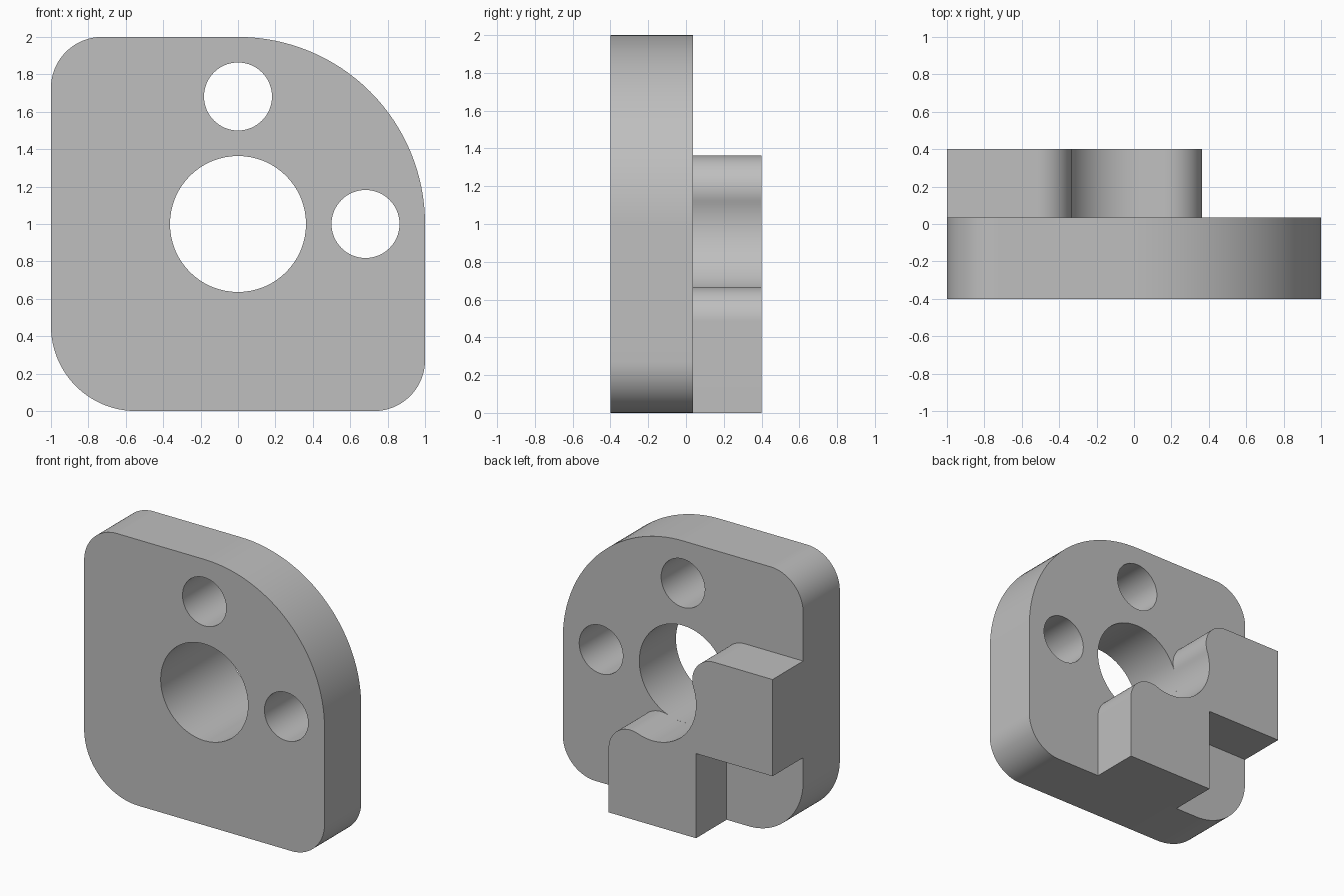
import bpy, bmesh, math

cube = bpy.data.objects.get("Cube")
if cube:
    bpy.data.objects.remove(cube, do_unlink=True)

U = 1 / 11            # drawing unit: the plate is 22 units square
BORE = 4 * U
LOBE = 2 * U
Y_FRONT, Y_STEP, Y_BACK = -0.4, 0.036, 0.4

grey = bpy.data.materials.new("plain grey")
grey.use_nodes = True
colour = (0.52, 0.52, 0.52, 1)
grey.diffuse_color = colour
grey.node_tree.nodes["Principled BSDF"].inputs["Base Color"].default_value = colour


def arc(cx, cz, r, start, end, steps=24):
    """Points along an arc, angles in degrees."""
    angles = [math.radians(start + (end - start) * i / steps) for i in range(steps + 1)]
    return [(cx + r * math.cos(a), cz + r * math.sin(a)) for a in angles]


def circle(cx, cz, r):
    return arc(cx, cz, r, 0, 360, 64)[:-1]


def extrude_profile(name, loops, y0, y1):
    """Extrude closed loops drawn in x and z (inner loops become holes)."""
    curve = bpy.data.curves.new(name, 'CURVE')
    curve.dimensions = '2D'
    curve.fill_mode = 'BOTH'
    curve.extrude = (y1 - y0) / 2
    for points in loops:
        spline = curve.splines.new('POLY')
        spline.points.add(len(points) - 1)
        for p, (x, z) in zip(spline.points, points):
            p.co = (x, z, 0, 1)
        spline.use_cyclic_u = True
    obj = bpy.data.objects.new(name, curve)
    bpy.context.collection.objects.link(obj)
    obj.rotation_euler.x = math.pi / 2
    obj.location = (0, (y0 + y1) / 2, 1)
    bpy.ops.object.select_all(action='DESELECT')
    obj.select_set(True)
    bpy.context.view_layer.objects.active = obj
    bpy.ops.object.convert(target='MESH')
    obj = bpy.context.object
    bm = bmesh.new()
    bm.from_mesh(obj.data)
    bmesh.ops.remove_doubles(bm, verts=bm.verts, dist=1e-5)
    bmesh.ops.recalc_face_normals(bm, faces=bm.faces)
    bm.to_mesh(obj.data)
    bm.free()
    obj.data.materials.clear()
    obj.data.materials.append(grey)
    bpy.ops.object.shade_smooth_by_angle(angle=math.radians(30))
    return obj


# Plate: four different corner radii, counter-clockwise from the upper +x corner
outline = []
corners = [(1, 1, 1), (-1, 1, 3 * U), (-1, -1, 5 * U), (1, -1, 3 * U)]
for i, (sx, sz, r) in enumerate(corners):
    outline += arc(sx * (1 - r), sz * (1 - r), r, 90 * i, 90 * i + 90, 32)
holes = [circle(0, 0, BORE), circle(7.5 * U, 0, LOBE), circle(0, 7.5 * U, LOBE)]
extrude_profile("plate", [outline] + holes, Y_FRONT, Y_STEP)

# Raised bracket: two arms with rounded lobes blending into the bore,
# symmetric across the diagonal, so one half is mirrored
drop = math.sqrt((BORE + LOBE) ** 2 - LOBE ** 2)
tangent = math.degrees(math.atan2(drop, LOBE))
half = [(-BORE, -1), (BORE, -1)]
half += arc(LOBE, -drop, LOBE, 0, 180 - tangent)
half += arc(0, 0, BORE, -tangent, -135)[1:]
mirrored = [(z, x) for x, z in reversed(half[:-1])]
extrude_profile("bracket", [half + mirrored + [(-BORE, -BORE)]], Y_STEP, Y_BACK)
